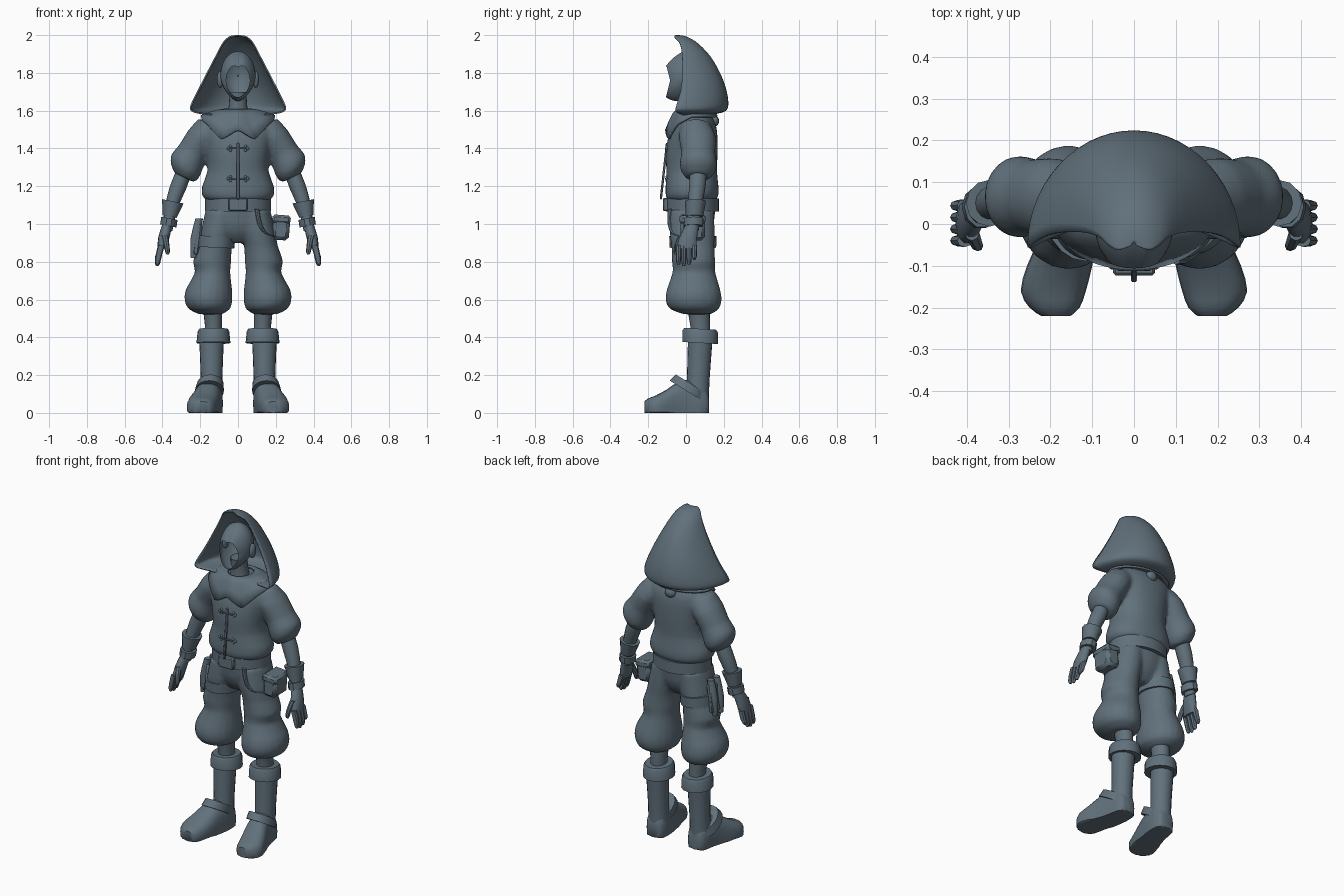
import bpy, bmesh, math
from mathutils import Vector, Matrix

slate = bpy.data.materials.new("slate")
slate.diffuse_color = (0.12, 0.165, 0.2, 1)


def make(name, bm, mirror=False, thick=0):
    bmesh.ops.recalc_face_normals(bm, faces=bm.faces)
    me = bpy.data.meshes.new(name)
    bm.to_mesh(me)
    bm.free()
    me.materials.append(slate)
    ob = bpy.data.objects.new(name, me)
    bpy.context.collection.objects.link(ob)
    if thick:
        m = ob.modifiers.new("Solidify", "SOLIDIFY")
        m.thickness, m.offset = thick, 0
    if mirror:
        ob.modifiers.new("Mirror", "MIRROR")
    return ob


def skin(name, rows, closed=True, caps=True, **kw):
    """Join rows of points into a quad surface."""
    bm = bmesh.new()
    vs = [[bm.verts.new(p) for p in r] for r in rows]
    n = len(vs[0])
    for a, b in zip(vs, vs[1:]):
        for i in range(n if closed else n - 1):
            j = (i + 1) % n
            bm.faces.new((a[i], a[j], b[j], b[i]))
    if caps:
        bm.faces.new(vs[0])
        bm.faces.new(vs[-1])
    return make(name, bm, **kw)


def spline(rows, sub):
    """Catmull-Rom interpolation of parameter rows."""
    out = []
    for i in range(len(rows) - 1):
        p = [rows[max(0, min(len(rows) - 1, i + k))] for k in (-1, 0, 1, 2)]
        for s in range(sub):
            t = s / sub
            out.append([0.5 * (2 * b + (c - a) * t + (2 * a - 5 * b + 4 * c - d) * t * t
                               + (3 * b - a - 3 * c + d) * t ** 3) for a, b, c, d in zip(*p)])
    return out + [list(rows[-1])]


def loft(name, rings, seg=20, sub=2, tilt=0, pitch=0, power=2, along_y=False, side=1, **kw):
    """Elliptical rings (x, y, z, radius_a, radius_b); sections lie flat unless tilted."""
    rot = Matrix.Rotation(-tilt, 3, 'Y') @ Matrix.Rotation(pitch, 3, 'X')
    rows = []
    for x, y, z, ra, rb in spline(rings, sub):
        row = []
        for i in range(seg):
            a = math.tau * i / seg
            c, s = math.cos(a), math.sin(a)
            u = ra * math.copysign(abs(c) ** (2 / power), c)
            v = rb * math.copysign(abs(s) ** (2 / power), s)
            p = Vector((x, y, z)) + (Vector((u, 0, v)) if along_y else rot @ Vector((u, v, 0)))
            row.append((p.x * side, p.y, max(p.z, 0)))
        rows.append(row)
    return skin(name, rows, **kw)


def fuse(parts, voxel=0.011, smooth=5):
    """Merge overlapping solids into one soft cloth surface named after the first."""
    bpy.ops.object.select_all(action='DESELECT')
    for p in parts:
        p.select_set(True)
    bpy.context.view_layer.objects.active = parts[0]
    bpy.ops.object.join()
    m = parts[0].modifiers.new("Remesh", "REMESH")
    m.mode, m.voxel_size, m.use_smooth_shade = 'VOXEL', voxel, True
    parts[0].modifiers.new("Smooth", "SMOOTH").iterations = smooth


def box(name, loc, size, rot=(0, 0, 0), bevel=0.006, **kw):
    bm = bmesh.new()
    bmesh.ops.create_cube(bm, size=1)
    bmesh.ops.scale(bm, vec=size, verts=bm.verts)
    bmesh.ops.bevel(bm, geom=bm.edges[:], offset=bevel, segments=1, affect='EDGES')
    for axis, ang in zip('XYZ', rot):
        bmesh.ops.rotate(bm, matrix=Matrix.Rotation(ang, 3, axis), verts=bm.verts)
    bmesh.ops.translate(bm, vec=loc, verts=bm.verts)
    return make(name, bm, **kw)


def ball(name, loc, size, **kw):
    bm = bmesh.new()
    bmesh.ops.create_uvsphere(bm, u_segments=14, v_segments=8, radius=1)
    bmesh.ops.scale(bm, vec=size, verts=bm.verts)
    bmesh.ops.translate(bm, vec=loc, verts=bm.verts)
    return make(name, bm, **kw)


# Head shell: rings from the open face rim to the back of the skull
rows = []
for k in range(15):
    th = 0.74 + (math.pi - 0.78) * k / 14
    row = []
    for i in range(40):
        a = math.tau * i / 40
        x, y, z = math.sin(th) * math.cos(a), -math.cos(th), math.sin(th) * math.sin(a)
        front = max(0, -y)
        dip = 0.02 * front * math.exp(-(x / 0.2) ** 2) * (z > 0)
        row.append((x * 0.093 * (1 - 0.35 * min(0, z) ** 2),
                    y * 0.1 - 0.01 - 0.03 * front * abs(math.sin(a)),
                    1.785 + z * 0.13 - 0.035 * front - dip))
    rows.append(row)
skin("head", rows, caps=False)
ball("ear", (0.094, 0.005, 1.765), (0.018, 0.026, 0.045), mirror=True)
loft("neck", [(0, 0.02, 1.56, 0.06, 0.06), (0, 0.015, 1.63, 0.048, 0.05), (0, 0.01, 1.7, 0.045, 0.05)])

# Hood: rows are (z, half width, front edge y, back y)
hood = [(1.996, 0.004, -0.05, -0.045), (1.993, 0.035, -0.062, -0.015), (1.98, 0.058, -0.052, 0.02),
        (1.95, 0.083, -0.03, 0.065), (1.88, 0.12, -0.02, 0.13), (1.78, 0.172, -0.02, 0.185),
        (1.7, 0.213, -0.03, 0.212), (1.63, 0.247, -0.05, 0.22), (1.6, 0.245, -0.055, 0.205),
        (1.585, 0.19, -0.03, 0.15), (1.575, 0.1, 0.0, 0.1)]
rows = []
for z, w, yf, yb in spline(hood, 3):
    angles = [math.pi * (i / 28 - 0.5) for i in range(29)]
    rows.append([(w * math.sin(a), yf + (yb - yf) * math.cos(a), z) for a in angles])
skin("hood", rows, closed=False, caps=False, thick=0.008)
ball("hood_knot", (0, 0.15, 1.545), (0.035, 0.025, 0.03))

# Draped collar with two front points
rows = []
for t in (0, 0.35, 0.7, 1):
    row = []
    for i in range(64):
        a = math.tau * i / 64
        c, s = math.cos(a), math.sin(a)
        front = max(0, -s)
        point = 0.055 * max(0, 1 - abs(abs(c) - 0.45) / 0.4) * (s < 0)
        drop = 0.035 + 0.075 * front + point
        row.append(((0.07 + 0.125 * t) * c, 0.03 + (0.075 + 0.06 * t) * s, 1.605 - drop * t ** 1.5))
    rows.append(row)
skin("collar", rows, caps=False, thick=0.012)

# Jacket body with flared hem, fused with the puffed sleeves
body = loft("jacket", [
    (0, 0.03, 1.125, 0.165, 0.125), (0, 0.032, 1.15, 0.19, 0.14), (0, 0.032, 1.2, 0.19, 0.14),
    (0, 0.03, 1.28, 0.162, 0.134), (0, 0.03, 1.36, 0.165, 0.137), (0, 0.035, 1.45, 0.183, 0.132),
    (0, 0.045, 1.52, 0.195, 0.115), (0, 0.05, 1.57, 0.168, 0.085), (0, 0.04, 1.6, 0.08, 0.06)],
    seg=32, power=2.2)
sleeves = [loft("sleeve", [
    (0.13, 0.05, 1.52, 0.088, 0.08), (0.19, 0.06, 1.46, 0.082, 0.098), (0.24, 0.065, 1.38, 0.082, 0.09),
    (0.27, 0.065, 1.33, 0.092, 0.098), (0.28, 0.065, 1.285, 0.085, 0.093),
    (0.285, 0.065, 1.245, 0.058, 0.063)], tilt=0.45, side=s) for s in (1, -1)]
fuse([body] + sleeves)
box("jacket_placket", (0, -0.117, 1.28), (0.014, 0.012, 0.3), (-0.11, 0, 0), 0.003)
for z in (1.4, 1.24):
    box("toggle_bar", (0, -0.107, z), (0.08, 0.01, 0.008), bevel=0.002)
    for dx, dz in ((0.04, 0.01), (0.04, -0.01), (0.052, 0)):
        ball("toggle_loop", (dx, -0.101, z + dz), (0.008, 0.008, 0.008), mirror=True)

# Forearms and cuffs
loft("forearm", [(0.28, 0.065, 1.29, 0.04, 0.045), (0.315, 0.06, 1.2, 0.043, 0.045),
                 (0.35, 0.048, 1.1, 0.035, 0.038), (0.375, 0.035, 0.97, 0.028, 0.034)], seg=14, tilt=0.35, mirror=True)
loft("wrist_cuff", [(0.345, 0.05, 1.12, 0.058, 0.056), (0.362, 0.045, 1.04, 0.038, 0.046)], seg=12, sub=1,
     tilt=0.2, mirror=True)
loft("wrist_band", [(0.363, 0.042, 1.03, 0.044, 0.052), (0.369, 0.04, 0.99, 0.044, 0.052)], seg=10, sub=1,
     tilt=0.2, mirror=True)

# Hands
loft("palm", [(0.374, 0.035, 1.0, 0.026, 0.035), (0.392, 0.012, 0.93, 0.03, 0.048),
              (0.405, 0.003, 0.87, 0.022, 0.053)], seg=14, mirror=True)
for k in range(4):
    y = -0.04 + 0.028 * k
    tip = (0.785, 0.778, 0.785, 0.81)[k]
    loft("finger", [(0.405, y, 0.89, 0.018, 0.015), (0.418, y, 0.84, 0.017, 0.014),
                    (0.426, y, tip + 0.015, 0.014, 0.012), (0.427, y, tip, 0.006, 0.006)], seg=8, mirror=True)
loft("thumb", [(0.388, -0.02, 0.94, 0.018, 0.02), (0.378, -0.045, 0.89, 0.015, 0.016),
               (0.373, -0.053, 0.85, 0.012, 0.012), (0.373, -0.053, 0.838, 0.005, 0.005)], seg=8, mirror=True)

# Belt and buckle
loft("belt", [(0, 0.035, 1.065, 0.174, 0.14), (0, 0.035, 1.135, 0.174, 0.14)], seg=32, sub=1)
box("belt_buckle", (0, -0.108, 1.103), (0.1, 0.03, 0.07))

# Baggy trousers, seat and legs fused
seat = loft("trousers", [(0, 0.032, 1.1, 0.165, 0.125), (0, 0.032, 1.0, 0.172, 0.115),
                         (0, 0.032, 0.94, 0.12, 0.09), (0, 0.032, 0.9, 0.05, 0.055)], seg=28)
legs = [loft("trouser_leg", [
    (0.088, 0.032, 1.07, 0.085, 0.118), (0.105, 0.032, 0.96, 0.092, 0.12), (0.122, 0.037, 0.88, 0.09, 0.114),
    (0.138, 0.04, 0.8, 0.102, 0.115), (0.134, 0.042, 0.745, 0.093, 0.113), (0.153, 0.04, 0.66, 0.121, 0.14),
    (0.157, 0.04, 0.6, 0.127, 0.149), (0.152, 0.045, 0.55, 0.11, 0.13), (0.145, 0.06, 0.522, 0.06, 0.07)],
    side=s) for s in (1, -1)]
fuse([seat] + legs)

# Shins, boots and boot straps
loft("shin", [(0.135, 0.065, 0.56, 0.052, 0.06), (0.13, 0.075, 0.46, 0.045, 0.052),
              (0.132, 0.075, 0.38, 0.045, 0.05)], mirror=True)
loft("boot_cuff", [(0.13, 0.075, 0.445, 0.076, 0.085), (0.13, 0.075, 0.43, 0.084, 0.094),
                   (0.13, 0.075, 0.37, 0.09, 0.094)], seg=16, sub=1, pitch=-0.06, mirror=True)
loft("boot_shaft", [(0.14, 0.06, 0.05, 0.06, 0.06), (0.14, 0.065, 0.18, 0.057, 0.06),
                    (0.14, 0.075, 0.38, 0.065, 0.065)], mirror=True)
loft("boot_foot", [(0.14, 0.122, 0.04, 0.035, 0.04), (0.14, 0.1, 0.04, 0.056, 0.1), (0.145, 0.03, 0.05, 0.065, 0.125),
                   (0.16, -0.04, 0.045, 0.07, 0.12), (0.178, -0.1, 0.04, 0.078, 0.085),
                   (0.193, -0.16, 0.03, 0.078, 0.062), (0.19, -0.2, 0.025, 0.06, 0.052),
                   (0.187, -0.22, 0.03, 0.035, 0.03)], along_y=True, power=2.6, mirror=True)
loft("boot_strap", [(0.146, 0.025, 0.155, 0.07, 0.092), (0.152, 0.005, 0.115, 0.077, 0.107)], sub=1,
     pitch=-0.55, mirror=True)

# Hip pouch with flap and hanging strap
box("hip_pouch", (0.228, 0.035, 0.975), (0.09, 0.13, 0.12), (0, 0.08, 0), 0.018)
box("pouch_flap", (0.23, 0.035, 1.025), (0.098, 0.138, 0.045), (0, 0.08, 0), 0.012)
loft("pouch_strap", [(0.1, -0.085, 1.08, 0.012, 0.012), (0.115, -0.085, 1.0, 0.012, 0.012),
                     (0.145, -0.065, 0.95, 0.012, 0.012), (0.19, -0.02, 0.935, 0.012, 0.012)], seg=8, sub=3)

# Thigh strap and tool holster
loft("thigh_strap", [(-0.115, 0.036, 0.935, 0.1, 0.125), (-0.12, 0.037, 0.875, 0.1, 0.123)], sub=1, tilt=-0.05)
box("holster", (-0.215, 0.03, 0.92), (0.035, 0.1, 0.17), (0, 0.12, 0), 0.01)
for y in (0.0, 0.055):
    loft("holster_tool", [(-0.205, y, 1.03, 0.02, 0.02), (-0.228, y, 0.92, 0.024, 0.022),
                          (-0.235, y, 0.82, 0.015, 0.015)], seg=10)

# Smooth shading with sharp creases
bpy.ops.object.select_all(action='SELECT')
bpy.context.view_layer.objects.active = bpy.data.objects["jacket"]
bpy.ops.object.shade_smooth_by_angle(angle=math.radians(40))
